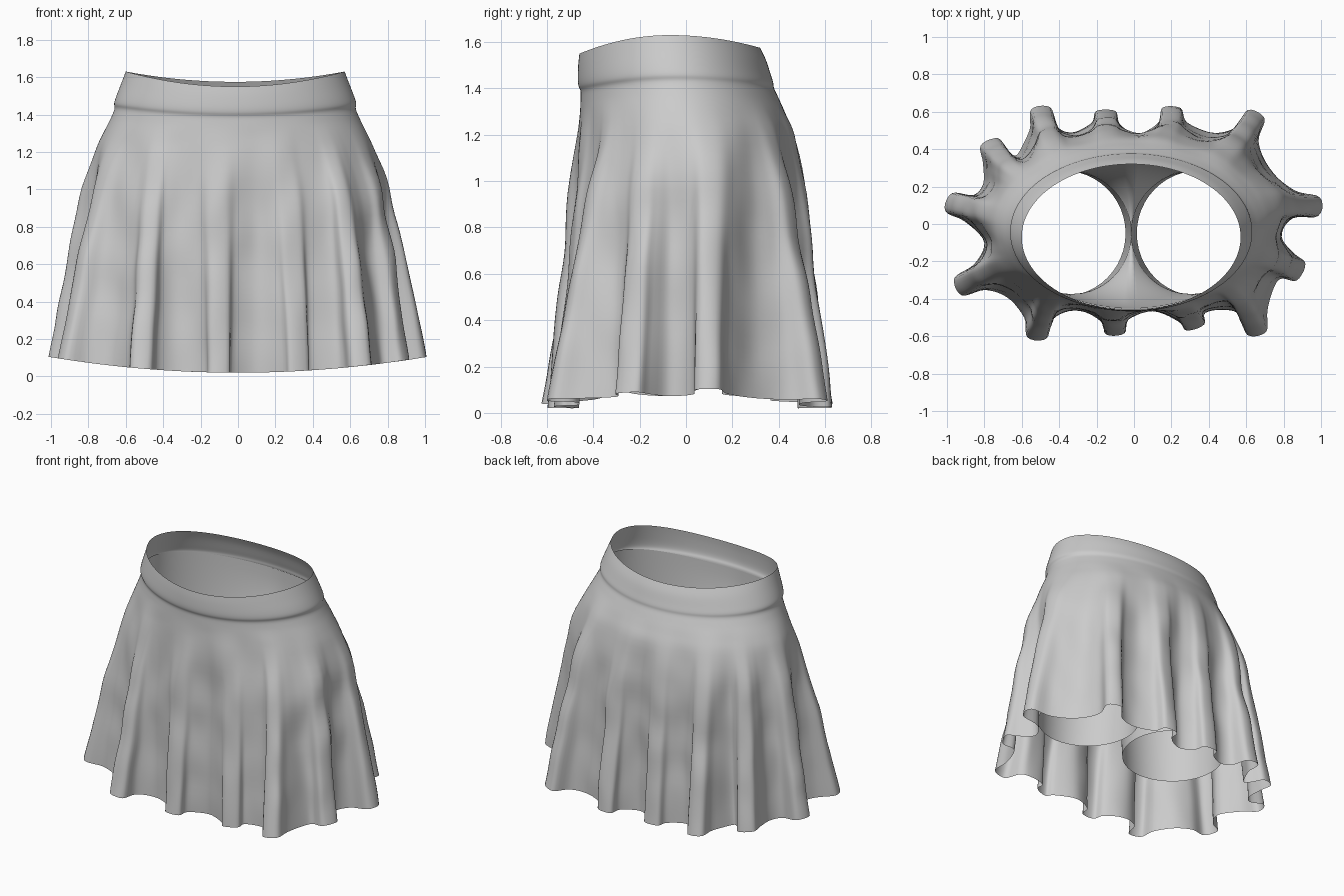
import bpy, bmesh, math
from mathutils import Vector, noise

if "Cube" in bpy.data.objects:
    bpy.data.objects.remove(bpy.data.objects["Cube"])

# Hem fold tips and the valleys that follow each of them (counterclockwise)
TIPS = [(.33, -.56), (.66, -.6), (.9, -.26), (1.0, .09), (.66, .6), (.2, .63), (-.15, .61),
        (-.5, .63), (-.78, .45), (-1.0, .12), (-.95, -.34), (-.52, -.62), (-.1, -.6)]
VALLEYS = [(.5, -.46), (.75, -.33), (.79, -.07), (.72, .3), (.4, .49), (.02, .48), (-.32, .49),
           (-.62, .37), (-.8, .22), (-.8, -.1), (-.68, -.39), (-.32, -.46), (.1, -.46)]
# Skirt body: z, half width, front y, back y, fold strength
KEYS = [(1.63, .585, -.46, .32, 0), (1.57, .608, -.465, .345, 0), (1.50, .635, -.467, .365, 0),
        (1.46, .647, -.464, .376, 0), (1.43, .645, -.455, .38, 0), (1.38, .665, -.455, .40, 0),
        (1.3, .70, -.457, .43, .02), (1.2, .735, -.46, .46, .07), (1.0, .765, -.46, .48, .26),
        (.8, .775, -.46, .48, .42), (.6, .78, -.46, .48, .57), (.4, .785, -.46, .48, .73),
        (.2, .79, -.46, .48, .88), (.02, .79, -.46, .48, 1)]
STEPS = 5


def spline(a, b, c, d, t):
    return .5 * (2 * b + (c - a) * t + (2 * a - 5 * b + 4 * c - d) * t * t + (3 * b - a - 3 * c + d) * t ** 3)


def waist_dip(s):
    # waist edge is lower at the front and back than at the sides
    return -(.08 if s < 0 else .055) * s * s


def finish(name, bm):
    me = bpy.data.meshes.new(name)
    bm.to_mesh(me)
    bm.free()
    for p in me.polygons:
        p.use_smooth = True
    ob = bpy.data.objects.new(name, me)
    bpy.context.collection.objects.link(ob)
    return ob


def skin(bm, rows, closed):
    for a, b in zip(rows, rows[1:]):
        n = len(a)
        for j in range(n if closed else n - 1):
            k = (j + 1) % n
            bm.faces.new((a[j], b[j], b[k], a[k]))


# Hem outline: finger-shaped folds joined by shallow valleys
control, angles = [], []
n = len(TIPS)
for i in range(n):
    v0, v1, tip = Vector(VALLEYS[i - 1]), Vector(VALLEYS[i]), Vector(TIPS[i])
    root = (v0 + v1) / 2
    axis = tip - root
    side = Vector((-axis.y, axis.x)).normalized()
    control += [v0, root + axis * .4 - side * .075, tip - axis * .06 - side * .05,
                tip - axis * .06 + side * .05, root + axis * .4 + side * .075]
    a0 = math.atan2(v0.y / .47, v0.x / .79)
    a1 = math.atan2(v1.y / .47, v1.x / .79)
    if a1 < a0:
        a1 += 2 * math.pi
    angles += [a0 + (a1 - a0) * k / (5 * STEPS) for k in range(5 * STEPS)]
m = len(control)
hem = [spline(control[i - 1], control[i], control[(i + 1) % m], control[(i + 2) % m], s / STEPS)
       for i in range(m) for s in range(STEPS)]

# Skirt with waistband
bm = bmesh.new()
rows = []
keys = [Vector(k) for k in KEYS]
last = len(keys) - 1
for i in range(last):
    for s in range(4 if i < last - 1 else 5):
        z, rx, yf, yb, g = spline(keys[max(i - 1, 0)], keys[i], keys[i + 1], keys[min(i + 2, last)], s / 4)
        g = max(g, 0)
        top = min(max((z - 1.2) / .43, 0), 1)
        low = min(max(1 - z / 1.2, 0), 1)
        row = []
        for a, h in zip(angles, hem):
            c, sn = math.cos(a), math.sin(a)
            base = Vector((-.015 * (1 - g) + rx * c, (yf + yb) / 2 + (yb - yf) / 2 * sn))
            p = base.lerp(h, g)
            # soft cloth wrinkles
            amp = .022 * min(max((1.35 - z) / .4, 0), 1) * (1 - .5 * g)
            w = amp * noise.noise(Vector((p.x * 6, p.y * 6, z * 4)))
            zz = z + top * waist_dip(sn) + low * .085 * p.x ** 2
            row.append(bm.verts.new((p.x + w * c, p.y + w * sn, zz)))
        rows.append(row)
skin(bm, rows, True)
finish("skirt", bm)

# Inner shorts: one half, mirrored; the open hip curve closes into a leg ring at the crotch
bm = bmesh.new()
rows = []
N = 48
for i in range(25):
    u = min(i / 16, 1) * math.pi / 2
    t, w = math.sin(u), 1 - math.cos(u)
    leg = max(i - 16, 0) / 8
    z = 1.46 - .72 * t - .40 * leg
    row = []
    for j in range(N + 1):
        f = 2 * j / N - 1
        a, b = f * math.pi / 2, f * math.pi
        hip = Vector(((.638 + .06 * t) * math.cos(a) if 0 < j < N else 0, -.04 + (.412 + .01 * t) * math.sin(a)))
        r = .34 - .01 * leg
        ring = Vector((.34 + .02 * leg + r * math.cos(b), -.05 + .335 * math.sin(b)))
        p = hip.lerp(ring, w)
        row.append(bm.verts.new((p.x, p.y, z + waist_dip(math.sin(a)) * (1 - t))))
    rows.append(row)
skin(bm, rows, False)
bmesh.ops.remove_doubles(bm, verts=bm.verts[:], dist=.0005)
shorts = finish("inner_shorts", bm)
shorts.location.x = -.015
mirror = shorts.modifiers.new("other_leg", 'MIRROR')
mirror.merge_threshold = .001
